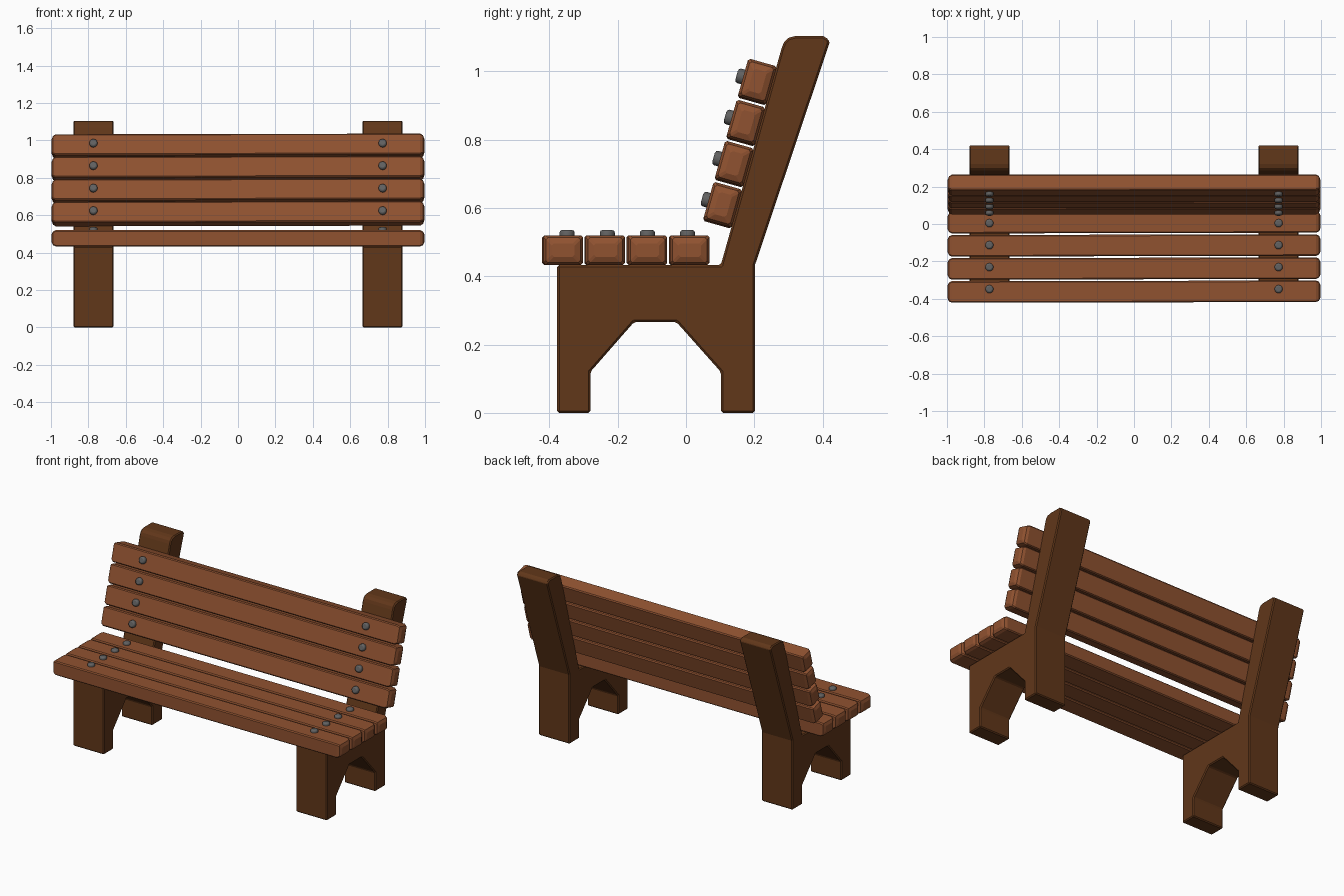
import bpy, bmesh, math
from mathutils import Vector, Matrix

if "Cube" in bpy.data.objects:
    bpy.data.objects.remove(bpy.data.objects["Cube"])


def material(name, rgb):
    m = bpy.data.materials.new(name)
    m.diffuse_color = (*rgb, 1)
    m.use_nodes = True
    m.node_tree.nodes["Principled BSDF"].inputs["Base Color"].default_value = m.diffuse_color
    return m


FRAME = material("dark wood", (0.12, 0.038, 0.010))
WOOD = material("wood", (0.28, 0.085, 0.030))
METAL = material("metal", (0.12, 0.12, 0.12))
LEAN = math.radians(15.7)


def finish(name, bm, mat, bevel=0.0):
    bmesh.ops.recalc_face_normals(bm, faces=bm.faces)
    me = bpy.data.meshes.new(name)
    bm.to_mesh(me)
    bm.free()
    me.materials.append(mat)
    ob = bpy.data.objects.new(name, me)
    bpy.context.collection.objects.link(ob)
    if bevel:
        mod = ob.modifiers.new("bevel", 'BEVEL')
        mod.width = bevel
        mod.segments = 1
        mod.limit_method = 'ANGLE'
        mod.angle_limit = math.radians(40)
    return ob


# Side frames: one profile (y, z) extruded across the leg width
PROFILE = [(-0.377, 0), (-0.28, 0), (-0.28, 0.12), (-0.152, 0.266),
           (-0.028, 0.266), (0.102, 0.12), (0.102, 0), (0.202, 0),
           (0.202, 0.433), (0.420, 1.083), (0.418, 1.094), (0.400, 1.104),
           (0.322, 1.104), (0.300, 1.098), (0.287, 1.085), (0.280, 1.068),
           (0.102, 0.433), (-0.377, 0.433)]


def side_frame(name, x0, x1):
    bm = bmesh.new()
    face = bm.faces.new([bm.verts.new((x0, y, z)) for y, z in PROFILE])
    ext = bmesh.ops.extrude_face_region(bm, geom=[face])
    verts = [v for v in ext["geom"] if isinstance(v, bmesh.types.BMVert)]
    bmesh.ops.translate(bm, verts=verts, vec=(x1 - x0, 0, 0))
    finish(name, bm, FRAME, 0.006)


# Slats: chamfered rectangle lofted along x, ends pulled in
def slat(name, centre, tilt):
    w, h, c = 0.0575, 0.0435, 0.006
    bm = bmesh.new()
    rings = []
    half = [(0.974, 0), (0.989, 0.007), (0.997, 0.024)]
    for x, inset in [(-x, i) for x, i in reversed(half)] + half:
        a, b = w - inset, h - inset
        pts = [(a, b - c), (a - c, b), (c - a, b), (-a, b - c),
               (-a, c - b), (c - a, -b), (a - c, -b), (a, c - b)]
        rings.append([bm.verts.new((x, y, z)) for y, z in pts])
    for r, s in zip(rings, rings[1:]):
        for i in range(8):
            j = (i + 1) % 8
            bm.faces.new((r[i], r[j], s[j], s[i]))
    bm.faces.new(rings[0])
    bm.faces.new(rings[-1])
    ob = finish(name, bm, WOOD)
    # slight skew so the boards look hand fitted
    ob.matrix_world = (Matrix.Translation(centre) @ Matrix.Rotation(tilt, 4, 'X')
                       @ Matrix.Rotation(0.002, 4, 'Z'))


# Bolts: short cylinder with a rounded head
def bolt(name, base, tilt):
    bm = bmesh.new()
    rings = []
    for r, z in [(0.022, -0.01), (0.022, 0.008), (0.020, 0.013), (0.013, 0.016)]:
        rings.append([bm.verts.new((r * math.cos(k * math.tau / 12),
                                    r * math.sin(k * math.tau / 12), z)) for k in range(12)])
    for r, s in zip(rings, rings[1:]):
        for i in range(12):
            j = (i + 1) % 12
            bm.faces.new((r[i], r[j], s[j], s[i]))
    bm.faces.new(rings[0])
    bm.faces.new(rings[-1])
    for f in bm.faces:
        f.smooth = len(f.verts) == 4
    for e in bm.edges:
        if any(len(f.verts) > 4 for f in e.link_faces):
            e.smooth = False
    ob = finish(name, bm, METAL)
    ob.matrix_world = Matrix.Translation(base) @ Matrix.Rotation(tilt, 4, 'X')


side_frame("left_side_frame", -0.88, -0.665)
side_frame("right_side_frame", 0.665, 0.88)

back_tilt = math.radians(90) - LEAN
outward = Vector((0, -math.cos(LEAN), math.sin(LEAN)))
for i in range(4):
    # Seat board and its bolts
    y = -0.3615 + 0.1235 * i
    slat(f"seat_slat_{i + 1}", (0, y, 0.4765), 0)
    # Backrest board and its bolts
    c = Vector((0, 0.107 + 0.0338 * i, 0.608 + 0.1203 * i))
    slat(f"back_slat_{i + 1}", c, back_tilt)
    for side, x in (("left", -0.773), ("right", 0.773)):
        bolt(f"{side}_seat_bolt_{i + 1}", (x, -0.348 + 0.1175 * i, 0.52), 0)
        p = c + outward * 0.0465
        bolt(f"{side}_back_bolt_{i + 1}", (x, p.y, p.z + 0.003), back_tilt)
